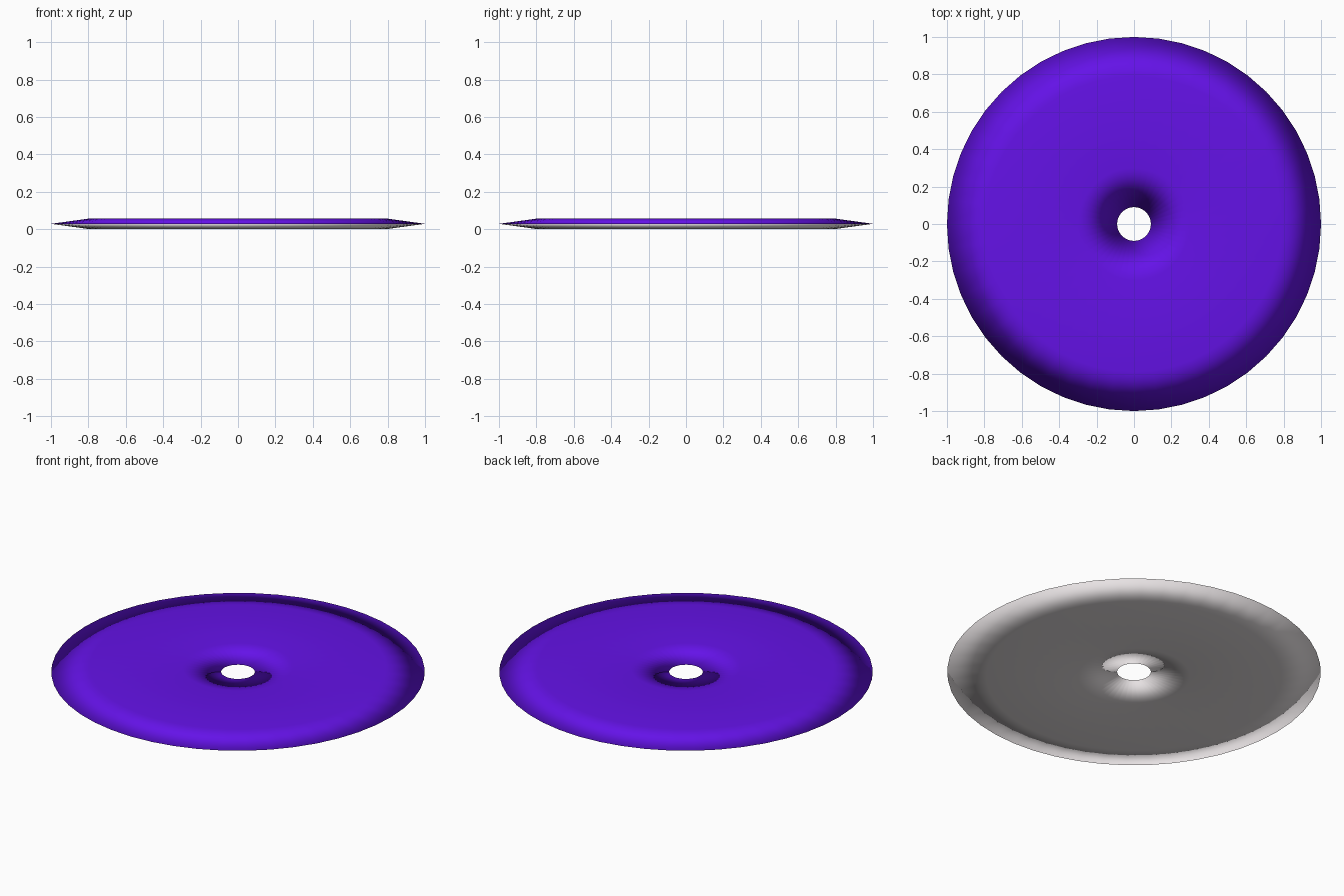
import bpy, bmesh, math

if "Cube" in bpy.data.objects:
    bpy.data.objects.remove(bpy.data.objects["Cube"])

SEGMENTS = 48
HEIGHT = 0.058
# Cross-section (radius, z): hole edge, top flat, rim, bottom flat
PROFILE = [(0.09, HEIGHT / 2), (0.30, HEIGHT), (0.79, HEIGHT),
           (1.0, HEIGHT / 2), (0.79, 0.0), (0.30, 0.0)]


def material(name, colour):
    mat = bpy.data.materials.new(name)
    mat.diffuse_color = (*colour, 1)
    mat.use_nodes = True
    mat.node_tree.nodes["Principled BSDF"].inputs["Base Color"].default_value = mat.diffuse_color
    return mat


# Lathe the closed cross-section round the z axis
bm = bmesh.new()
rings = []
for i in range(SEGMENTS):
    a = 2 * math.pi * i / SEGMENTS
    rings.append([bm.verts.new((r * math.cos(a), r * math.sin(a), z))
                  for r, z in PROFILE])
n = len(PROFILE)
for i in range(SEGMENTS):
    here, there = rings[i], rings[(i + 1) % SEGMENTS]
    for j in range(n):
        k = (j + 1) % n
        face = bm.faces.new((here[j], here[k], there[k], there[j]))
        face.smooth = True
        face.material_index = 0 if j < 3 else 1   # purple top, grey underside
bmesh.ops.recalc_face_normals(bm, faces=bm.faces[:])

mesh = bpy.data.meshes.new("disc")
bm.to_mesh(mesh)
bm.free()
mesh.materials.append(material("purple_top", (0.127, 0.006, 0.8)))
mesh.materials.append(material("grey_underside", (0.8, 0.76, 0.77)))
disc = bpy.data.objects.new("disc", mesh)
bpy.context.collection.objects.link(disc)
